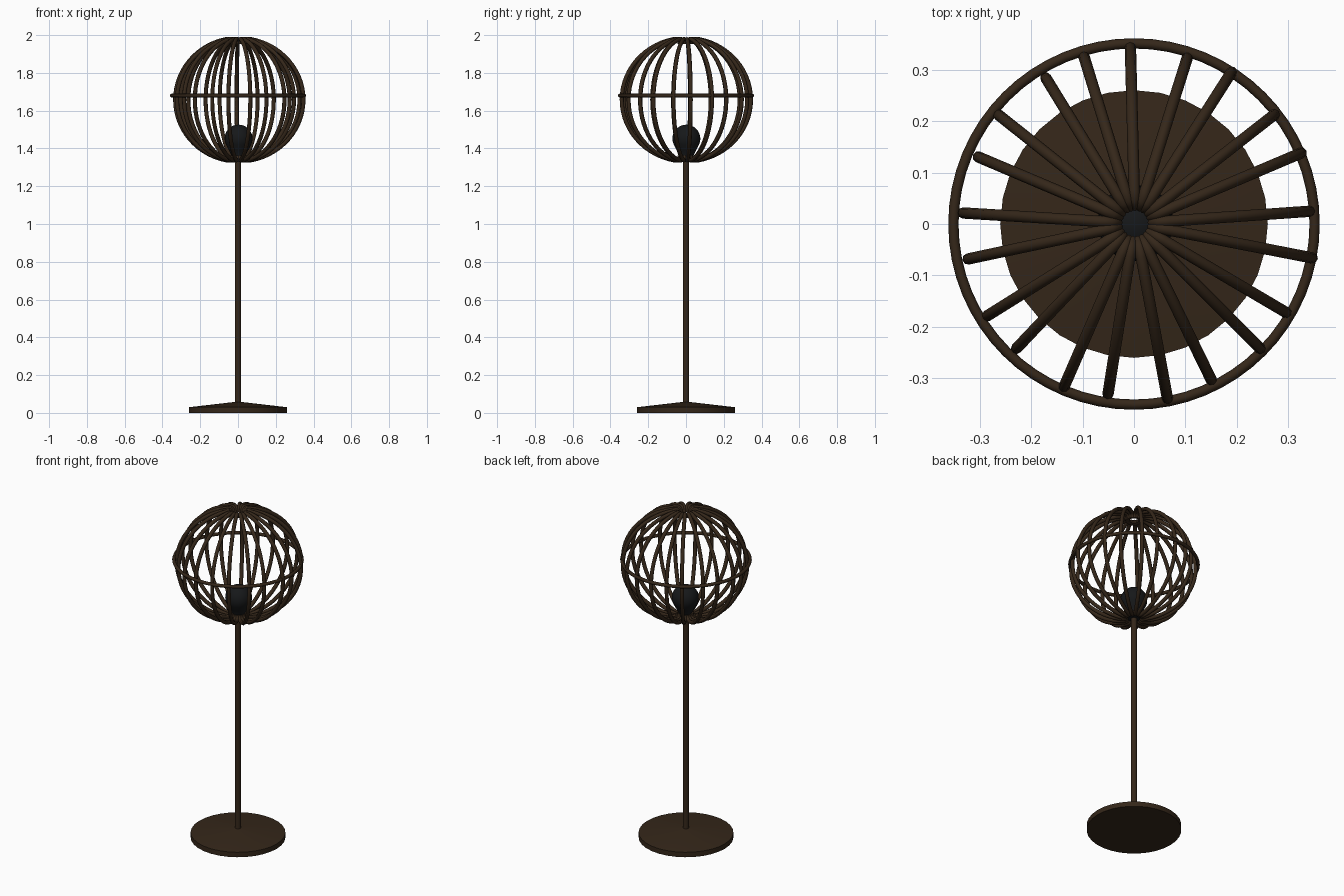
import bpy, bmesh
from math import sin, cos, pi, radians

if "Cube" in bpy.data.objects:
    bpy.data.objects.remove(bpy.data.objects["Cube"])


def material(name, rgb):
    m = bpy.data.materials.new(name)
    m.diffuse_color = (*rgb, 1)
    m.use_nodes = True
    m.node_tree.nodes["Principled BSDF"].inputs["Base Color"].default_value = m.diffuse_color
    return m


bronze = material("dark_bronze", (0.035, 0.02, 0.01))
black = material("black_glass", (0.008, 0.009, 0.01))


def finish(obj, mat, angle=35):
    obj.data.materials.clear()
    obj.data.materials.append(mat)
    bpy.ops.object.select_all(action='DESELECT')
    obj.select_set(True)
    bpy.context.view_layer.objects.active = obj
    if obj.type == 'CURVE':
        bpy.ops.object.convert(target='MESH')
    bpy.ops.object.shade_smooth_by_angle(angle=radians(angle))


def lathe(name, profile, mat, centre=(0, 0), steps=32, angle=35):
    """Revolve (radius, height) points around the vertical axis."""
    bm = bmesh.new()
    verts = [bm.verts.new((r, 0, z)) for r, z in profile]
    edges = [bm.edges.new(p) for p in zip(verts, verts[1:])]
    bmesh.ops.spin(bm, geom=verts + edges, cent=(0, 0, 0), axis=(0, 0, 1),
                   angle=2 * pi, steps=steps, use_duplicate=False)
    bmesh.ops.remove_doubles(bm, verts=bm.verts, dist=1e-4)
    bmesh.ops.recalc_face_normals(bm, faces=bm.faces)
    mesh = bpy.data.meshes.new(name)
    bm.to_mesh(mesh)
    bm.free()
    obj = bpy.data.objects.new(name, mesh)
    bpy.context.collection.objects.link(obj)
    obj.location = (*centre, 0)
    finish(obj, mat, angle)


def wires(name, paths, radius, mat, cyclic=False):
    """Round wires along lists of points, all in one object."""
    cu = bpy.data.curves.new(name, 'CURVE')
    cu.dimensions = '3D'
    cu.bevel_depth = radius
    cu.bevel_resolution = 2
    cu.use_fill_caps = True
    for pts in paths:
        s = cu.splines.new('POLY')
        s.points.add(len(pts) - 1)
        for p, co in zip(s.points, pts):
            p.co = (*co, 1)
        s.use_cyclic_u = cyclic
    obj = bpy.data.objects.new(name, cu)
    bpy.context.collection.objects.link(obj)
    finish(obj, mat, 50)


# Base disc with shallow cone top
lathe("base", [(0, 0), (0.26, 0), (0.26, 0.03), (0.017, 0.058), (0, 0.058)],
      bronze, angle=20)

# Pole
lathe("pole", [(0, 0.05), (0.017, 0.05), (0.017, 1.345), (0, 1.345)],
      bronze, steps=16, angle=40)

# Bulb: neck flaring into a round globe
globe = [(0.074 * cos(a), 1.452 + 0.074 * sin(a))
         for a in [radians(-25 + 115 * i / 10) for i in range(10)]]
lathe("bulb", [(0, 1.335), (0.033, 1.335), (0.036, 1.36), (0.051, 1.39)]
      + globe + [(0, 1.526)], black, centre=(0.003, 0.002), steps=24)

# Cage ribs, unevenly spaced: (angle in degrees, outer reach)
CX, CY, CZ, HALF = 0.002, 0.001, 1.658, 0.327
RIBS = [(4, .352), (23, .362), (38, .356), (57.5, .36), (72.5, .349),
        (91.5, .354), (107, .35), (121.5, .343), (141.5, .35), (157, .342),
        (176.5, .346), (192, .343), (212, .35), (226.5, .346), (246.5, .358),
        (261, .347), (280.5, .358), (296, .35), (315, .356), (329.5, .353),
        (349, .362)]


def rib(angle, reach):
    r0 = reach - 0.011
    prof = [(r0 * cos(a), HALF * sin(a))
            for a in [radians(-79 + 158 * i / 28) for i in range(29)]]
    # ends hook inward and slightly back into the cage
    hook = [(0.048, HALF - 0.006), (0.038, HALF - 0.016), (0.035, HALF - 0.03)]
    prof = [(r, -z) for r, z in reversed(hook)] + prof + hook
    a = radians(angle)
    return [(CX + r * cos(a), CY + r * sin(a), CZ + z) for r, z in prof]


wires("cage_ribs", [rib(*r) for r in RIBS], 0.011, bronze)

# Horizontal ring around the widest part
ring = [(0.351 * cos(2 * pi * i / 64), 0.351 * sin(2 * pi * i / 64), 1.68)
        for i in range(64)]
wires("cage_ring", [ring], 0.01, bronze, cyclic=True)
